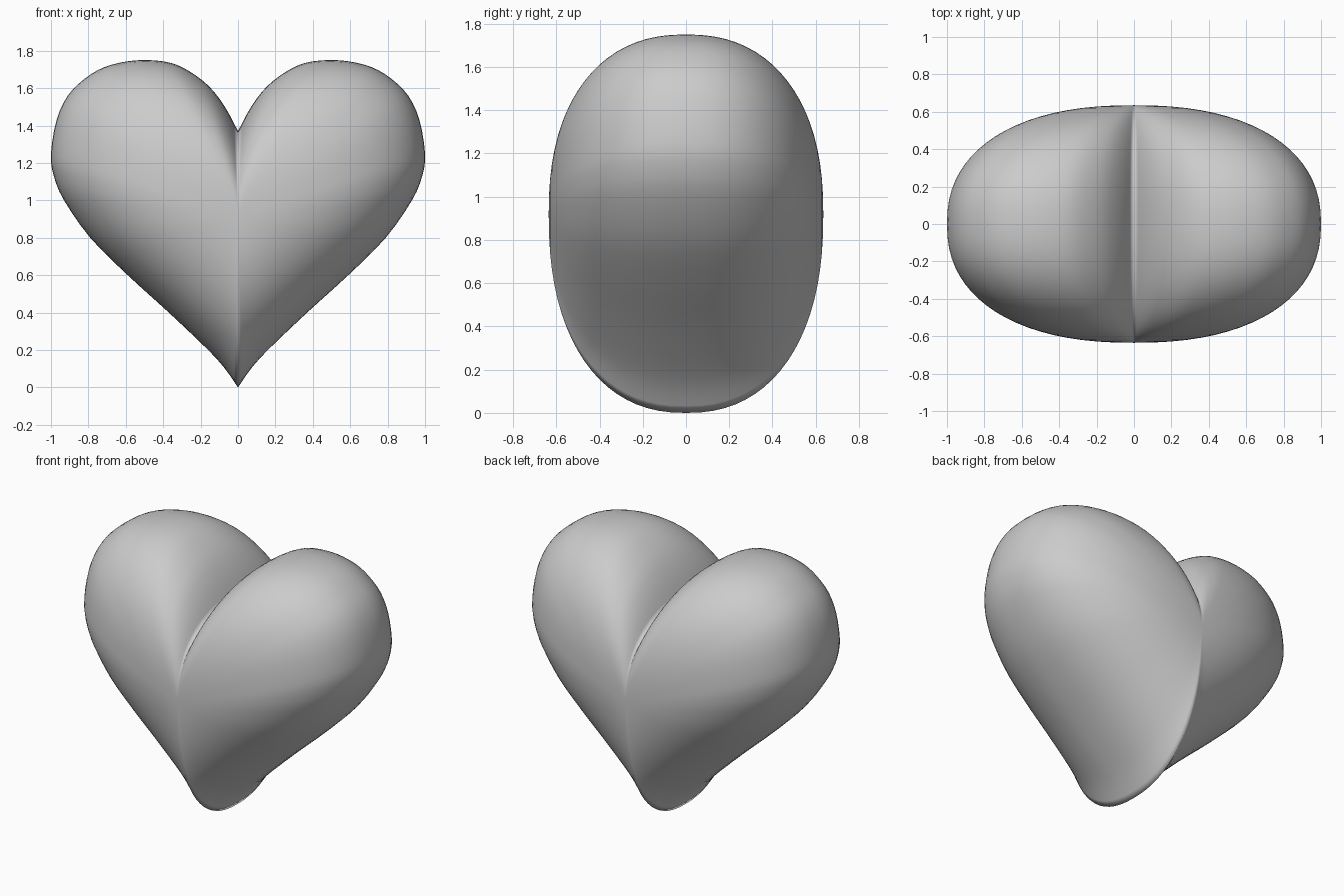
import bpy, bmesh
from math import pi, sin, cos
from mathutils import Vector

if "Cube" in bpy.data.objects:
    bpy.data.objects.remove(bpy.data.objects["Cube"])

# Right half of the heart outline (x, z), from the bottom tip round to the cleft
HALF = [(0, 0), (.07, .1), (.16, .2), (.37, .4), (.59, .6), (.79, .8), (.93, 1.0), (.985, 1.13),
        (1, 1.25), (.97, 1.43), (.91, 1.56), (.82, 1.65), (.72, 1.71), (.6, 1.742), (.48, 1.75),
        (.36, 1.735), (.26, 1.69), (.155, 1.61), (.07, 1.5), (0, 1.37)]
CENTRE, DEPTH, POWER, STEPS, RINGS = .92, .635, 2.3, 3, 40


def smooth_line(pts):
    """Catmull-Rom curve through the points."""
    p = [Vector(q) for q in pts]
    p = [2 * p[0] - p[1]] + p + [2 * p[-1] - p[-2]]
    out = []
    for a, b, c, d in zip(p, p[1:], p[2:], p[3:]):
        for i in range(STEPS):
            t = i / STEPS
            out.append(b + (c - a) * t / 2 + (2 * a - 5 * b + 4 * c - d) * t * t / 2
                       + (3 * b - a - 3 * c + d) * t ** 3 / 2)
    return out + [p[-2]]


half = smooth_line(HALF)
outline = half + [Vector((-q.x, q.y)) for q in half[-2:0:-1]]

# Heart: the outline shrinks toward a point at the front and at the back
bm = bmesh.new()
front = bm.verts.new((0, -DEPTH, CENTRE))
back = bm.verts.new((0, DEPTH, CENTRE))
rings = []
for r in range(1, RINGS):
    a = pi * r / RINGS
    s = sin(a) ** (2 / POWER)
    y = -DEPTH * max(0, 1 - s ** POWER) ** (1 / POWER) * (1 if cos(a) > 0 else -1)
    rings.append([bm.verts.new((q.x * s, y, CENTRE + (q.y - CENTRE) * s)) for q in outline])
n = len(outline)
for i in range(n):
    j = (i + 1) % n
    bm.faces.new((front, rings[0][i], rings[0][j]))
    bm.faces.new((back, rings[-1][j], rings[-1][i]))
    for a, b in zip(rings, rings[1:]):
        bm.faces.new((a[i], b[i], b[j], a[j]))
bmesh.ops.recalc_face_normals(bm, faces=bm.faces)
mesh = bpy.data.meshes.new("heart")
bm.to_mesh(mesh)
bm.free()
mesh.shade_smooth()
heart = bpy.data.objects.new("heart", mesh)
bpy.context.collection.objects.link(heart)
